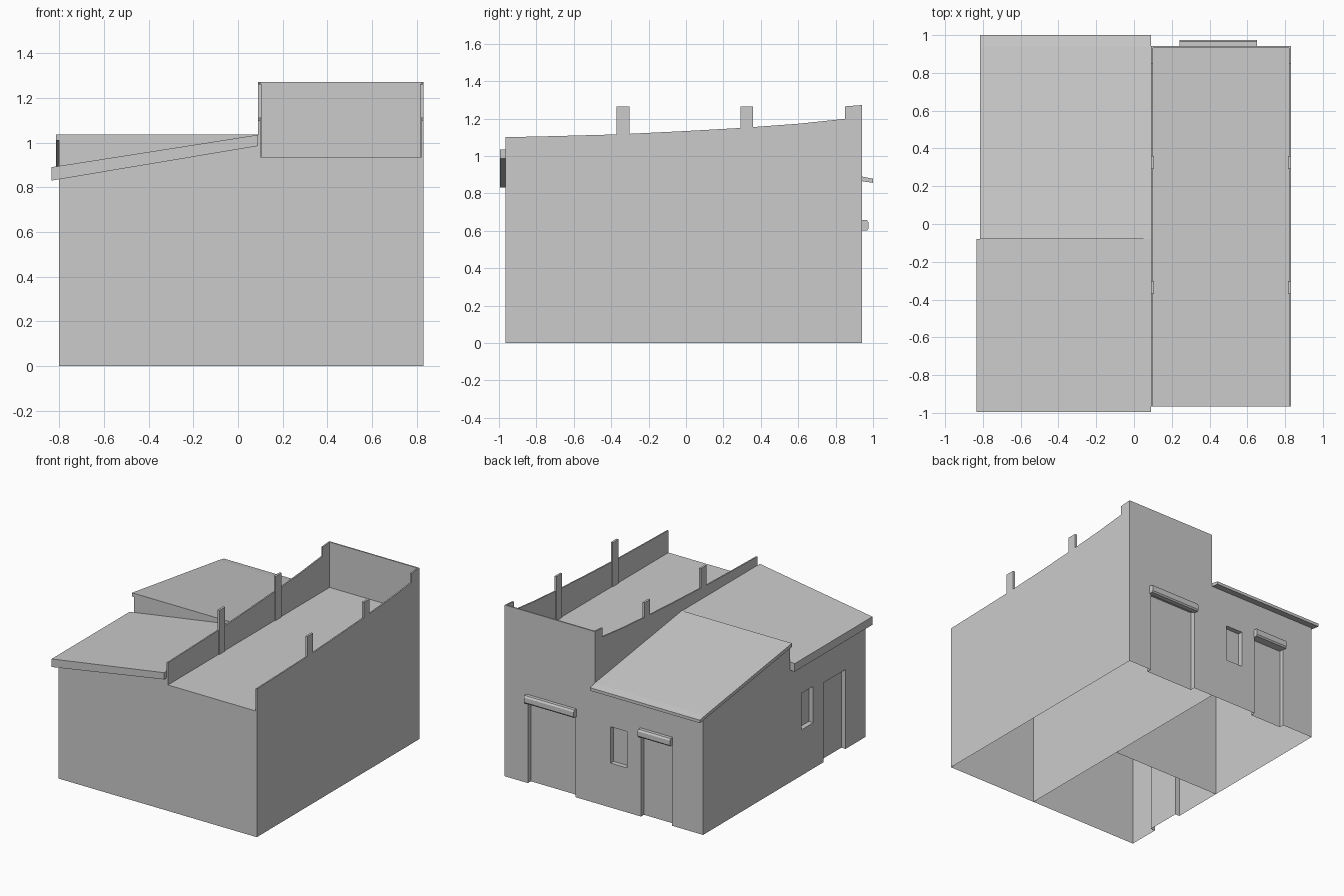
import bpy, bmesh
from mathutils import Vector

if "Cube" in bpy.data.objects:
    bpy.data.objects.remove(bpy.data.objects["Cube"])

XL, XM, XR = -0.80, 0.09, 0.83
YF, YM, YB = -0.965, -0.08, 0.942
ROOF = 0.935
DEPTH = 0.035


def make(name, bm, weld=True):
    if weld:
        bmesh.ops.remove_doubles(bm, verts=bm.verts, dist=1e-5)
    me = bpy.data.meshes.new(name)
    bm.to_mesh(me)
    bm.free()
    ob = bpy.data.objects.new(name, me)
    bpy.context.collection.objects.link(ob)
    return ob


def wall(bm, start, end, h0, h1, openings=()):
    """Sheet wall seen from outside left to right, with recessed openings
    given as (u0, u1, z0, z1)."""
    a, b = Vector((*start, 0)), Vector((*end, 0))
    length = (b - a).length
    u_dir = (b - a).normalized()
    inward = -u_dir.cross(Vector((0, 0, 1)))

    def top(u):
        return h0 + (h1 - h0) * u / length

    def face(*pts):
        bm.faces.new([bm.verts.new(a + u_dir * u + inward * d + Vector((0, 0, z)))
                      for u, d, z in pts])

    def panel(u0, u1, z0, za, zb, d=0):
        face((u0, d, z0), (u1, d, z0), (u1, d, zb), (u0, d, za))

    cur, D = 0, DEPTH
    for u0, u1, z0, z1 in sorted(openings):
        panel(cur, u0, 0, top(cur), top(u0))
        panel(u0, u1, z1, top(u0), top(u1))
        panel(u0, u1, z0, z1, z1, D)
        face((u0, 0, z0), (u0, D, z0), (u0, D, z1), (u0, 0, z1))
        face((u1, D, z0), (u1, 0, z0), (u1, 0, z1), (u1, D, z1))
        face((u0, D, z1), (u1, D, z1), (u1, 0, z1), (u0, 0, z1))
        if z0 > 0:
            panel(u0, u1, 0, z0, z0)
            face((u0, 0, z0), (u1, 0, z0), (u1, D, z0), (u0, D, z0))
        cur = u1
    panel(cur, length, 0, top(cur), top(length))


def prism(name, profile, axis, lo, hi):
    """Extrude a 2D profile along x (profile is y,z) or y (profile is x,z)."""
    bm = bmesh.new()
    def pt(p, t):
        return (t, p[0], p[1]) if axis == 'x' else (p[0], t, p[1])
    f = bm.faces.new([bm.verts.new(pt(p, lo)) for p in profile])
    ext = bmesh.ops.extrude_face_region(bm, geom=[f])
    vs = [g for g in ext['geom'] if isinstance(g, bmesh.types.BMVert)]
    bmesh.ops.translate(bm, verts=vs, vec=(hi - lo, 0, 0) if axis == 'x' else (0, hi - lo, 0))
    bmesh.ops.recalc_face_normals(bm, faces=bm.faces)
    return make(name, bm)


def box(name, x0, x1, y0, y1, z0, z1):
    return prism(name, [(x0, z0), (x1, z0), (x1, z1), (x0, z1)], 'y', y0, y1)


# Tall flat-roofed block, open underneath, with a back doorway
bm = bmesh.new()
wall(bm, (XM, YF), (XR, YF), ROOF, ROOF)
wall(bm, (XR, YF), (XR, YB), ROOF, ROOF)
wall(bm, (XR, YB), (XM, YB), ROOF, ROOF, [(XR - 0.64, XR - 0.25, 0, 0.61)])
wall(bm, (XM, YB), (XM, YF), ROOF, ROOF)
bm.faces.new([bm.verts.new(p) for p in
              ((XM, YF, ROOF), (XR, YF, ROOF), (XR, YB, ROOF), (XM, YB, ROOF))])
make("main_block", bm)

# Front side room: window and door in its left wall
bm = bmesh.new()
wall(bm, (XL, YF), (XM, YF), 0.845, 0.99)
wall(bm, (XL, YM), (XL, YF), 0.845, 0.845,
     [(0.13, 0.27, 0.34, 0.61), (0.39, 0.65, 0, 0.59)])
make("front_room_walls", bm)

# Back side room: window and door in its back wall
bm = bmesh.new()
wall(bm, (XM, YB), (XL, YB), 0.865, 0.865,
     [(0.13, 0.265, 0.33, 0.60), (0.38, 0.635, 0, 0.60)])
wall(bm, (XL, YB), (XL, YM), 0.865, 1.02)
wall(bm, (XL, YM), (XM, YM), 1.02, 1.02)
make("back_room_walls", bm)

# Lean-to roofs
prism("front_room_roof",
      [(-0.835, 0.83), (XM, 0.985), (XM, 1.035), (-0.835, 0.89)], 'y', -0.995, YM)
prism("back_room_roof",
      [(YM, 1.01), (0.94, 0.865), (1.0, 0.856), (1.0, 0.878), (0.94, 0.89), (YM, 1.037)],
      'x', -0.815, XM)

# Stepped side parapets, their posts, and the back parapet
T = 0.01
side = [(YF, ROOF), (YB, ROOF), (YB, 1.272), (0.85, 1.265), (0.85, 1.198),
        (0.6, 1.172), (0.3, 1.15), (0.0, 1.133), (-0.37, 1.115), (-0.7, 1.106), (YF, 1.10)]
for tag, x, inward in (("left", XM, 1), ("right", XR, -1)):
    prism(f"{tag}_parapet", side, 'x', *sorted((x, x + T * inward)))
    for i, y in enumerate((-0.337, 0.325)):
        box(f"{tag}_parapet_post_{i + 1}", *sorted((x, x + 0.016 * inward)),
            y - 0.034, y + 0.034, ROOF, 1.263)
box("back_parapet", XM, XR, YB - T, YB, ROOF, 1.272)

# Door lintels with softened outer edges
for name, x0, x1 in (("main_door_lintel", 0.24, 0.65), ("back_room_door_lintel", -0.55, -0.285)):
    y0, y1 = YB - 0.01, 0.975
    prism(name, [(y0, 0.60), (y1 - 0.008, 0.60), (y1, 0.61), (y1, 0.645),
                 (y1 - 0.008, 0.658), (y0, 0.658)], 'x', x0, x1)
